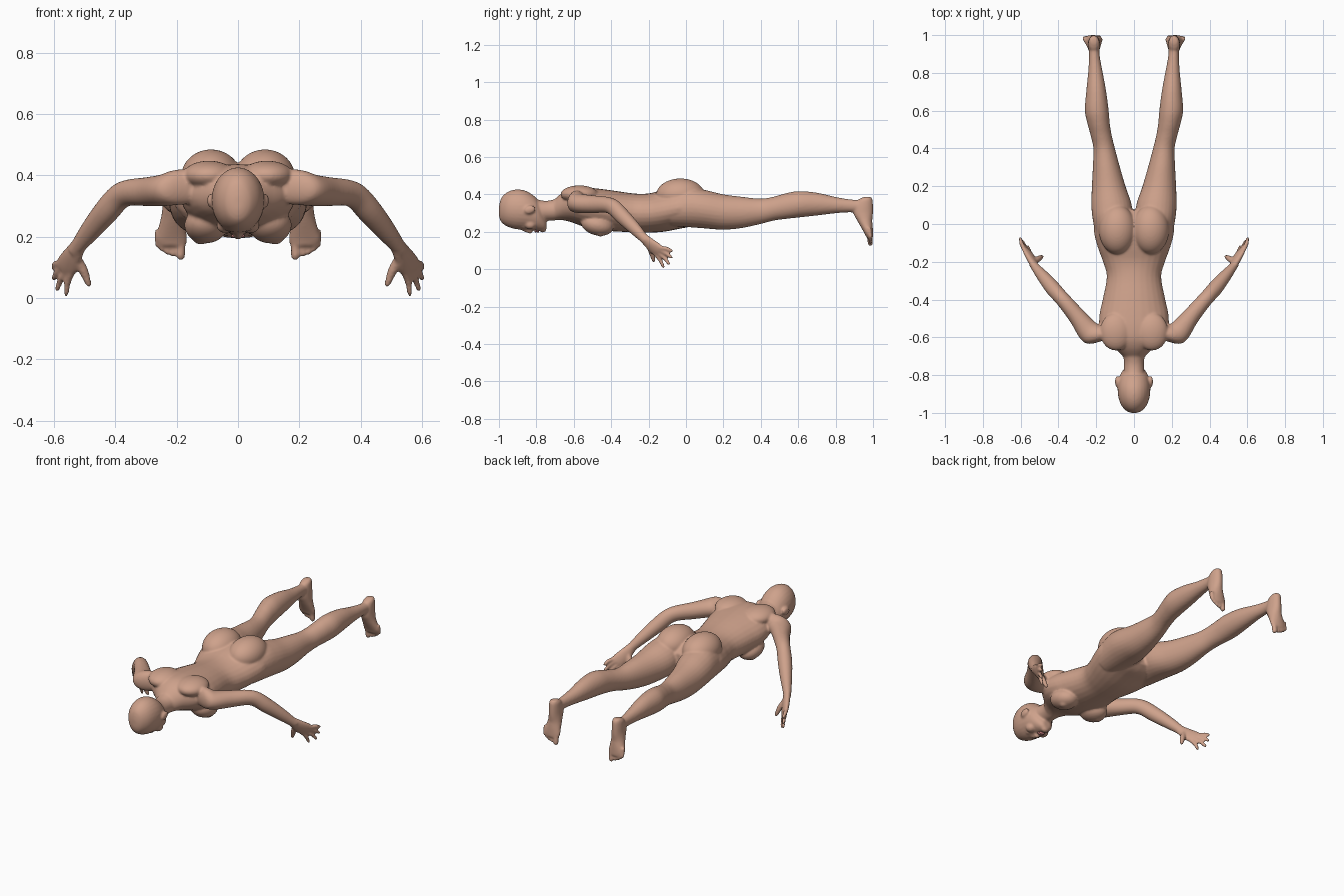
import bpy, bmesh, math
from mathutils import Vector, Matrix

X, Y, Z = Vector((1, 0, 0)), Vector((0, 1, 0)), Vector((0, 0, 1))


def material(name, rgb):
    m = bpy.data.materials.new(name)
    m.diffuse_color = (*rgb, 1)
    return m


def smooth_sections(rows, steps=4):
    # Catmull-Rom interpolation of (x, y, z, a, b) rows
    out = []
    for i in range(len(rows) - 1):
        p0, p1 = rows[max(i - 1, 0)], rows[i]
        p2, p3 = rows[i + 1], rows[min(i + 2, len(rows) - 1)]
        for k in range(steps):
            t = k / steps
            out.append([0.5 * (2 * b + (c - a) * t + (2 * a - 5 * b + 4 * c - d) * t * t
                               + (3 * b - a - 3 * c + d) * t ** 3)
                        for a, b, c, d in zip(p0, p1, p2, p3)])
    return out + [list(rows[-1])]


def loft(bm, rows, u, v=None, s=1, n=28):
    # closed tube of elliptical rings; v follows the path when not given
    rows = smooth_sections(rows)
    u = Vector(u).normalized()
    rings = []
    for i, (x, y, z, a, b) in enumerate(rows):
        w = v
        if w is None:
            p, q = rows[max(i - 1, 0)], rows[min(i + 1, len(rows) - 1)]
            w = (Vector(q[:3]) - Vector(p[:3])).cross(u).normalized()
        ring = []
        for k in range(n):
            t = 2 * math.pi * k / n
            co = Vector((x, y, z)) + u * (a * math.cos(t)) + w * (b * math.sin(t))
            co.x *= s
            ring.append(bm.verts.new(co))
        rings.append(ring)
    for r0, r1 in zip(rings, rings[1:]):
        for k in range(n):
            bm.faces.new((r0[k], r0[(k + 1) % n], r1[(k + 1) % n], r1[k]))
    bm.faces.new(rings[0][::-1])
    bm.faces.new(rings[-1])


def blob(bm, c, r, s=1, rot=0):
    # ellipsoid, optionally tilted about x
    m = (Matrix.Translation((c[0] * s, c[1], c[2])) @ Matrix.Rotation(rot, 4, 'X')
         @ Matrix.Diagonal((*r, 1)))
    bmesh.ops.create_icosphere(bm, subdivisions=4, radius=1, matrix=m)


def digit(bm, p, q, r0, r1, s, bend=(0, 0, 0)):
    # finger or toe with a rounded tip
    p, q = Vector(p), Vector(q)
    mid = (p + q) / 2 + Vector(bend)
    side = (q - p).cross(Y if abs((q - p).normalized().y) < 0.8 else X)
    loft(bm, [(*p, r0, r0), (*mid, r0, r0), (*q, r1, r1)], side, None, s, 14)
    blob(bm, q, (r1, r1, r1), s)


def along_y(rows):
    # (y, half width, top, bottom) -> centred sections
    return [(0, y, (t + b) / 2, w, (t - b) / 2) for y, w, t, b in rows]


def finish(bm, name, mat):
    bmesh.ops.recalc_face_normals(bm, faces=bm.faces)
    for f in bm.faces:
        f.smooth = True
    me = bpy.data.meshes.new(name)
    bm.to_mesh(me)
    bm.free()
    me.materials.append(mat)
    ob = bpy.data.objects.new(name, me)
    bpy.context.collection.objects.link(ob)
    return ob


skin = material("skin", (0.62, 0.36, 0.26))
pink = material("lip_pink", (0.60, 0.22, 0.22))
bm = bmesh.new()

# torso
loft(bm, along_y([
    (-.70, .06, .375, .262), (-.66, .10, .41, .262), (-.61, .155, .432, .25),
    (-.55, .182, .437, .228), (-.48, .183, .432, .212), (-.40, .166, .422, .203),
    (-.28, .144, .405, .197), (-.20, .164, .405, .195), (-.12, .193, .425, .20),
    (-.04, .212, .44, .215), (.03, .20, .42, .23), (.075, .15, .38, .26)]), X, Z)

# neck
loft(bm, [(0, -.84, .33, .055, .06), (0, -.77, .313, .054, .054),
          (0, -.71, .316, .055, .056), (0, -.62, .34, .08, .07)], X, Z)

# head
loft(bm, along_y([
    (-1.0, .015, .335, .285), (-.988, .043, .38, .252), (-.955, .07, .412, .228),
    (-.91, .084, .426, .214), (-.86, .086, .42, .211), (-.81, .077, .39, .207),
    (-.78, .063, .35, .204), (-.757, .042, .29, .205), (-.746, .024, .265, .215)]), X, Z)
# nose and chin
loft(bm, [(0, -.89, .222, .009, .009), (0, -.86, .21, .011, .012),
          (0, -.832, .202, .015, .013)], X, Z, n=16)
blob(bm, (0, -.833, .203), (.017, .012, .013))
blob(bm, (0, -.765, .212), (.024, .018, .016))

for s in (1, -1):
    # ear, eye, cheek
    blob(bm, (.088, -.835, .318), (.013, .032, .022), s, .3)
    blob(bm, (.032, -.868, .226), (.015, .009, .010), s)
    blob(bm, (.043, -.832, .238), (.028, .03, .026), s)
    # shoulder blade, breast, buttock
    blob(bm, (.095, -.57, .40), (.085, .10, .048), s)
    blob(bm, (.105, -.475, .237), (.07, .088, .056), s, -.25)
    blob(bm, (.122, -.457, .198), (.026, .028, .024), s)
    blob(bm, (.088, -.03, .395), (.098, .13, .09), s)

    # leg
    loft(bm, [(x, y, (t + b) / 2, w, (t - b) / 2) for y, x, w, t, b in (
        (-.08, .11, .09, .41, .23), (.02, .115, .103, .435, .224),
        (.10, .119, .107, .424, .218), (.20, .134, .089, .40, .211),
        (.30, .146, .072, .387, .22), (.40, .158, .057, .377, .242),
        (.47, .174, .056, .388, .26), (.53, .187, .059, .405, .268),
        (.60, .197, .063, .417, .276), (.70, .20, .053, .409, .287),
        (.80, .204, .039, .386, .299), (.88, .209, .029, .373, .304),
        (.93, .211, .027, .37, .303), (.97, .211, .026, .37, .31))], X, Z, s)

    # foot, from heel to ball
    loft(bm, [(x, (f + g) / 2, z, w, (g - f) / 2) for z, x, w, f, g in (
        (.387, .212, .018, .955, .988), (.372, .212, .028, .92, .997),
        (.34, .212, .032, .90, 1.0), (.30, .212, .034, .895, 1.0),
        (.26, .213, .039, .915, .996), (.22, .216, .047, .938, .999),
        (.19, .218, .052, .955, 1.0), (.17, .215, .045, .964, 1.0))], X, Y, s)
    # toes
    for x, z, r in ((.187, .138, .0145), (.212, .144, .0105), (.23, .15, .010),
                    (.247, .16, .010), (.262, .173, .0095)):
        digit(bm, (x, .98, z + .05), (x, .986, z), r, r, s)

    # arm
    loft(bm, [
        (.12, -.575, .365, .06, .055), (.19, -.588, .362, .066, .058),
        (.24, -.568, .352, .06, .052), (.30, -.492, .347, .047, .047),
        (.355, -.425, .344, .041, .043), (.39, -.385, .328, .039, .043),
        (.43, -.34, .283, .040, .042), (.48, -.28, .223, .033, .035),
        (.523, -.228, .168, .023, .026), (.535, -.21, .15, .022, .024)],
        (1, -1, 0), None, s)
    # palm
    loft(bm, [
        (.518, -.235, .175, .026, .019), (.54, -.195, .138, .036, .019),
        (.557, -.16, .108, .043, .017), (.567, -.14, .091, .038, .013)],
        (.64, .43, .64), None, s)
    # fingers and thumb
    for p, q in (((.544, -.163, .08), (.561, -.122, .014)),
                 ((.557, -.152, .089), (.59, -.092, .030)),
                 ((.57, -.143, .101), (.601, -.08, .064)),
                 ((.582, -.136, .115), (.602, -.077, .098))):
        digit(bm, p, q, .0115, .009, s, (.004, .004, .003))
    digit(bm, (.53, -.20, .135), (.488, -.172, .046), .016, .0105, s, (-.004, .002, 0))

body = finish(bm, "body", skin)
# fuse the parts into one skin and soften the joins
rm = body.modifiers.new("fuse", 'REMESH')
rm.mode = 'VOXEL'
rm.voxel_size = 0.006
rm.use_smooth_shade = True
sm = body.modifiers.new("soften", 'SMOOTH')
sm.factor = 0.5
sm.iterations = 7

# lips
bm = bmesh.new()
blob(bm, (0, -.803, .203), (.021, .007, .008))
blob(bm, (0, -.792, .203), (.018, .007, .008))
finish(bm, "lips", pink)
